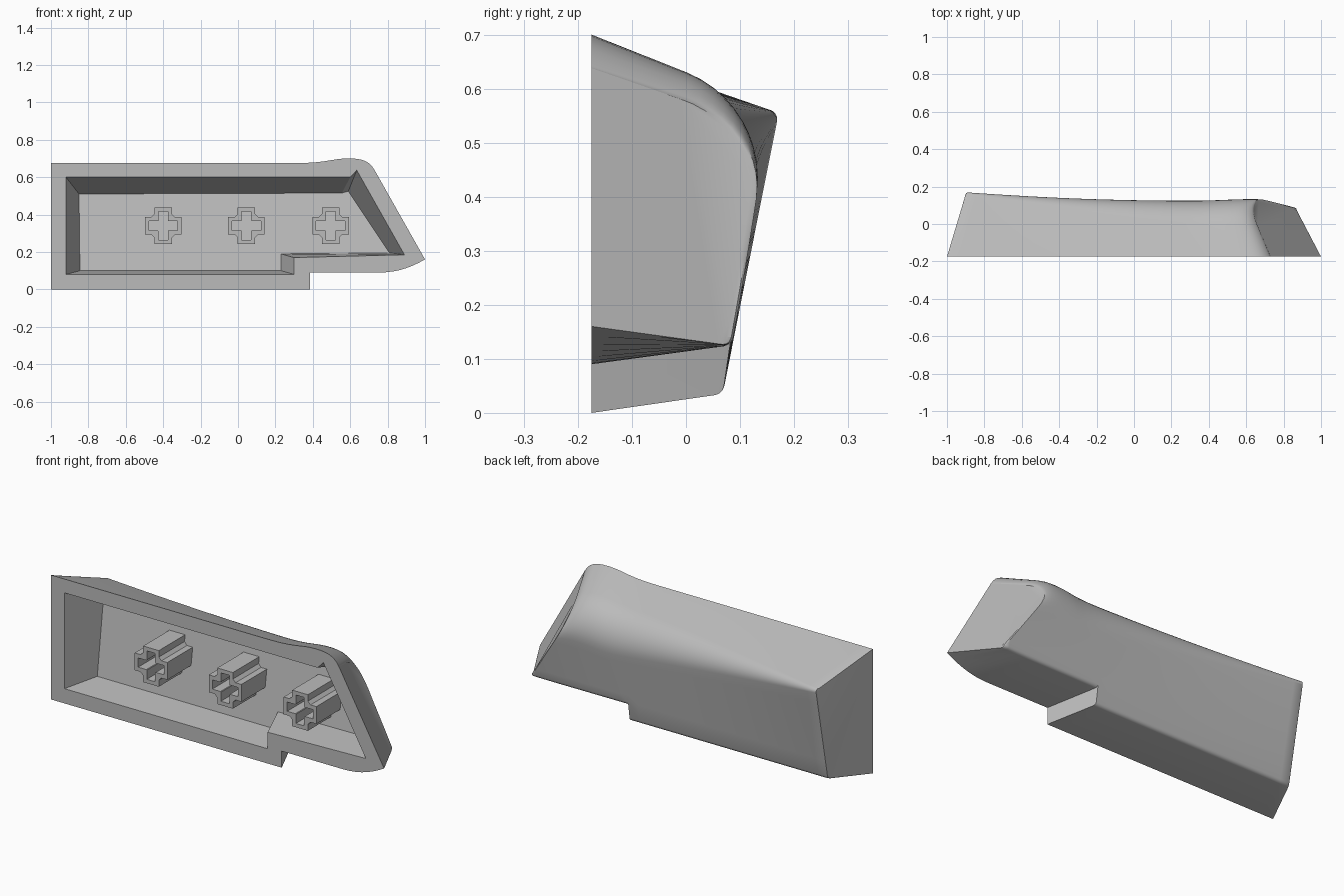
import bpy, bmesh, math
from mathutils import Vector
from mathutils.geometry import interpolate_bezier

if "Cube" in bpy.data.objects:
    bpy.data.objects.remove(bpy.data.objects["Cube"])

FRONT = -0.175

grey = bpy.data.materials.new("light grey plastic")
grey.use_nodes = True
colour = (0.5, 0.5, 0.5, 1)
grey.diffuse_color = colour
grey.node_tree.nodes["Principled BSDF"].inputs["Base Color"].default_value = colour


def finish(bm, name):
    """Turn a bmesh into a smooth-by-angle object."""
    bmesh.ops.recalc_face_normals(bm, faces=bm.faces)
    mesh = bpy.data.meshes.new(name)
    bm.to_mesh(mesh)
    bm.free()
    mesh.materials.append(grey)
    obj = bpy.data.objects.new(name, mesh)
    bpy.context.collection.objects.link(obj)
    bpy.ops.object.select_all(action='DESELECT')
    obj.select_set(True)
    bpy.context.view_layer.objects.active = obj
    bpy.ops.object.shade_smooth_by_angle(angle=math.radians(32))
    return obj


def bezier(a, b, c, d, n):
    pts = interpolate_bezier(*[Vector((p[0], p[1], 0)) for p in (a, b, c, d)], n)
    return [Vector((p.x, p.y)) for p in pts]


def line(a, b, n):
    return [Vector(a).lerp(Vector(b), i / (n - 1)) for i in range(n)]


def clamp(v):
    return max(0.0, min(1.0, v))


# Outer outline at the rim, as matching lower and upper edges
lower = (line((-1, 0), (0.385, 0), 21) + line((0.385, 0.09), (0.75, 0.09), 8)
         + bezier((0.75, 0.09), (0.85, 0.09), (0.92, 0.115), (1, 0.16), 8)[1:])
upper = (line((-1, 0.675), (0.3, 0.675), 21)
         + bezier((0.3, 0.675), (0.48, 0.675), (0.5, 0.7), (0.59, 0.7), 8)
         + bezier((0.59, 0.7), (0.66, 0.7), (0.7, 0.69), (0.73, 0.638), 8)[1:])
columns = [(lo, up, 0.0) for lo, up in zip(lower, upper)]


def soften_end(cols):
    """Lower the outermost columns a little to round the end edge."""
    (l0, u0, _), (l1, u1, _) = cols[0], cols[1]
    gap = (l1 - l0).length
    extra = [(l0.lerp(l1, s / gap), u0.lerp(u1, s / gap), drop)
             for s, drop in ((0, 0.012), (0.004, 0.004), (0.012, 0))]
    return extra + cols[1:]


columns = soften_end(columns)
columns = soften_end(columns[::-1])[::-1]


def height(x, z):
    """Tilted, slightly dished top surface."""
    dish = 0.028 * math.sin(math.pi * clamp((x + 0.9) / 1.9))
    return 0.068 + 0.2 * (z - 0.035) - dish * (z - 0.035) / 0.5


def on_top(p):
    return Vector((p.x, height(p.x, p.y), p.y))


def taper_lower(p):
    if p.y < 0.05:
        return Vector((-0.9 + (p.x + 1) * 1.19 / 1.385, 0.035))
    return Vector((0.29 + (p.x - 0.385) * 0.58 / 0.615, 0.125))


def taper_upper(p):
    return Vector((-0.9 + (p.x + 1) * 1.5 / 1.73, 0.555 + 0.6 * (p.y - 0.675)))


def fillet(wall, corner, top, n):
    return interpolate_bezier(wall, wall.lerp(corner, 0.58),
                              top.lerp(corner, 0.58), top, n)


def section(lo, up, drop):
    """Points from the lower rim, over the top, to the upper rim."""
    lo_rim, up_rim = Vector((lo.x, FRONT, lo.y)), Vector((up.x, FRONT, up.y))
    lo_top, up_top = taper_lower(lo), taper_upper(up)
    lo_c, up_c = on_top(lo_top), on_top(up_top)
    r = 0.015
    wall = lo_c + (lo_rim - lo_c).normalized() * r
    pts = fillet(wall, lo_c, on_top(lo_top + Vector((0, r))), 4)
    start = Vector((lo_top.x, 0.125 + r))
    d = 0.015 + 0.155 * clamp((up_top.x + 0.9) / 1.3)
    end = up_top + (start - up_top).normalized() * d
    pts += [on_top(start.lerp(end, i / 7)) for i in range(8)]
    wall = up_c + (up_rim - up_c).normalized() * d
    pts += fillet(wall, up_c, on_top(end), 11)[::-1][1:]
    return [lo_rim] + [p - Vector((0, drop, 0)) for p in pts] + [up_rim]


# Shell: loft of sections with closed ends
bm = bmesh.new()
grid = [[bm.verts.new(p) for p in section(*c)] for c in columns]
for a, b in zip(grid, grid[1:]):
    for i in range(len(a) - 1):
        bm.faces.new((a[i], a[i + 1], b[i + 1], b[i]))
bm.faces.new(grid[0])
bm.faces.new(grid[-1])
bmesh.ops.remove_doubles(bm, verts=bm.verts, dist=0.00005)
rim_edges = [e for e in bm.edges if len(e.link_faces) == 1
             and all(abs(v.co.y - FRONT) < 0.0001 for v in e.verts)]

# Cavity: tapered recess with a sloping floor
mouth = [(-0.92, 0.08), (-0.92, 0.6), (0.6, 0.6), (0.635, 0.637),
         (0.89, 0.185), (0.3, 0.17), (0.3, 0.08)]
floor = [(-0.845, 0.1), (-0.85, 0.51), (0.555, 0.515), (0.59, 0.525),
         (0.81, 0.195), (0.23, 0.19), (0.23, 0.1)]
m = [bm.verts.new((x, FRONT, z)) for x, z in mouth]
f = [bm.verts.new((x, 0.15 * (z - 0.1), z)) for x, z in floor]
for i in range(len(m)):
    j = (i + 1) % len(m)
    bm.faces.new((m[i], m[j], f[j], f[i]))
    rim_edges.append(bm.edges.get((m[i], m[j])))
bm.faces.new(f)
bmesh.ops.triangle_fill(bm, edges=rim_edges, use_beauty=True, normal=(0, -1, 0))
finish(bm, "keycap_shell")


def cross(length, width, corner):
    """Plus outline with cut inner corners."""
    quarter = [(length, width), (width + corner, width),
               (width, width + corner), (width, length)]
    pts = []
    for _ in range(4):
        pts += quarter
        quarter = [(-z, x) for x, z in quarter]
    return pts


# Mounting stems: hollow cross tubes
def stem(name, cx, cz):
    bm = bmesh.new()
    outer, inner = cross(0.098, 0.047, 0.016), cross(0.077, 0.025, 0.003)
    rings = [[bm.verts.new((cx + x, y, cz + z)) for x, z in pts]
             for pts, y in ((outer, 0.07), (outer, FRONT), (inner, FRONT), (inner, 0.07))]
    for a, b in zip(rings, rings[1:]):
        for i in range(len(a)):
            j = (i + 1) % len(a)
            bm.faces.new((a[i], a[j], b[j], b[i]))
    finish(bm, name)


for name, x in (("right_stem", -0.4), ("middle_stem", 0.045), ("left_stem", 0.495)):
    stem(name, x, 0.34)
